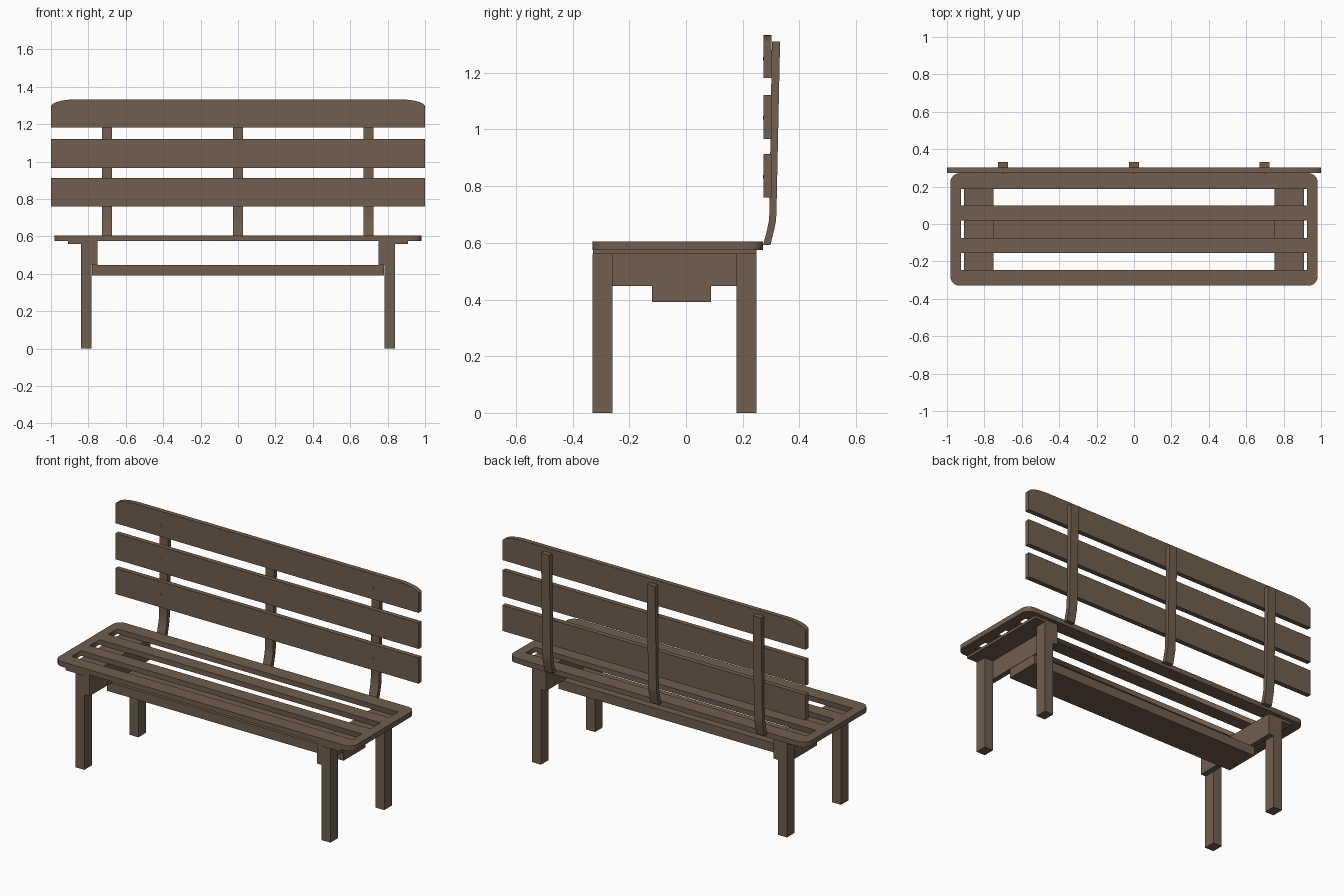
import bpy, bmesh, math
from mathutils import Matrix

if "Cube" in bpy.data.objects:
    bpy.data.objects.remove(bpy.data.objects["Cube"])

wood = bpy.data.materials.new("brown wood")
wood.diffuse_color = (0.165, 0.112, 0.077, 1)
wood.use_nodes = True
wood.node_tree.nodes["Principled BSDF"].inputs["Base Color"].default_value = wood.diffuse_color


def finish(name, bm):
    bmesh.ops.remove_doubles(bm, verts=bm.verts, dist=1e-5)
    bmesh.ops.recalc_face_normals(bm, faces=bm.faces)
    me = bpy.data.meshes.new(name)
    bm.to_mesh(me)
    bm.free()
    me.materials.clear()
    me.materials.append(wood)
    ob = bpy.data.objects.new(name, me)
    bpy.context.collection.objects.link(ob)
    return ob


def box(name, x0, x1, y0, y1, z0, z1):
    bm = bmesh.new()
    bmesh.ops.create_cube(bm, size=1)
    for v in bm.verts:
        v.co = ((x0 + x1) / 2 + v.co.x * (x1 - x0),
                (y0 + y1) / 2 + v.co.y * (y1 - y0),
                (z0 + z1) / 2 + v.co.z * (z1 - z0))
    return finish(name, bm)


def prism(name, pts, offset):
    """Extrude a closed 3D outline along an offset."""
    bm = bmesh.new()
    face = bm.faces.new([bm.verts.new(p) for p in pts])
    ext = bmesh.ops.extrude_face_region(bm, geom=[face], use_keep_orig=True)
    verts = [g for g in ext["geom"] if isinstance(g, bmesh.types.BMVert)]
    bmesh.ops.translate(bm, verts=verts, vec=offset)
    return finish(name, bm)


def rect(x, y0, y1):
    return [(-x, y0), (x, y0), (x, y1), (-x, y1)]


def rounded_rect(x, y0, y1, r, n=6):
    pts = []
    centres = [(x - r, y1 - r), (-x + r, y1 - r), (-x + r, y0 + r), (x - r, y0 + r)]
    for k, (cx, cy) in enumerate(centres):
        for i in range(n + 1):
            a = math.pi / 2 * (k + i / n)
            pts.append((cx + r * math.cos(a), cy + r * math.sin(a)))
    return pts


# seat: rounded board with three long slots
curve = bpy.data.curves.new("seat_outline", "CURVE")
curve.dimensions = "2D"
curve.fill_mode = "BOTH"
curve.extrude = 0.015
outlines = [rounded_rect(0.982, -0.33, 0.272, 0.05)]
outlines += [rect(0.926, a, b) for a, b in ((-0.245, -0.155), (-0.075, 0.018), (0.10, 0.187))]
for pts in outlines:
    s = curve.splines.new("POLY")
    s.points.add(len(pts) - 1)
    for p, (x, y) in zip(s.points, pts):
        p.co = (x, y, 0, 1)
    s.use_cyclic_u = True
helper = bpy.data.objects.new("seat_outline", curve)
bpy.context.collection.objects.link(helper)
bpy.context.view_layer.update()
me = bpy.data.meshes.new_from_object(helper.evaluated_get(bpy.context.evaluated_depsgraph_get()))
bm = bmesh.new()
bm.from_mesh(me)
bmesh.ops.translate(bm, verts=bm.verts, vec=(0, 0, 0.59))
finish("seat", bm)
bpy.data.objects.remove(helper)

# legs, cross plates and aprons at both ends
for side, s in (("left", -1), ("right", 1)):
    def end(a, b):
        return sorted((s * a, s * b))
    box(side + "_front_leg", *end(0.782, 0.84), -0.33, -0.26, 0, 0.56)
    box(side + "_back_leg", *end(0.782, 0.84), 0.178, 0.249, 0, 0.56)
    box(side + "_cross_plate", *end(0.75, 0.908), -0.328, 0.249, 0.56, 0.575)
    box(side + "_apron", *end(0.75, 0.782), -0.328, 0.249, 0.447, 0.56)

# long stretcher beneath the aprons
box("stretcher", -0.78, 0.78, -0.12, 0.088, 0.392, 0.447)

# backrest slats, the top one with eased corners
Y0, Y1 = 0.273, 0.302
box("lower_back_slat", -1, 1, Y0, Y1, 0.76, 0.913)
box("middle_back_slat", -1, 1, Y0, Y1, 0.967, 1.121)
arc = [(0.86 + 0.14 * math.cos(a), 1.295 + 0.038 * math.sin(a))
       for a in (math.pi / 2 * i / 8 for i in range(9))]
outline = [(1, 1.182)] + arc
outline += [(-x, z) for x, z in reversed(outline)]
prism("top_back_slat", [(x, Y0, z) for x, z in outline], (0, Y1 - Y0, 0))

# bent back supports with a nail head at every slat
front = [(0.272, 0.592), (0.287, 0.65), (0.292, 0.675), (0.294, 0.70), (0.303, 1.31)]
back = [(0.332, 1.31), (0.319, 0.70), (0.317, 0.675), (0.312, 0.65), (0.298, 0.592)]
for side, x in (("left", -0.70), ("middle", -0.001), ("right", 0.697)):
    prism(side + "_back_support", [(x - 0.027, y, z) for y, z in front + back], (0.054, 0, 0))
    for row, z in (("lower", 0.833), ("centre", 1.042), ("upper", 1.25)):
        bm = bmesh.new()
        bmesh.ops.create_cone(bm, cap_ends=True, segments=10, radius1=0.006, radius2=0.006,
                              depth=0.004, matrix=Matrix.Translation((x, Y0, z))
                              @ Matrix.Rotation(math.pi / 2, 4, "X"))
        finish(f"{side}_{row}_nail", bm)
